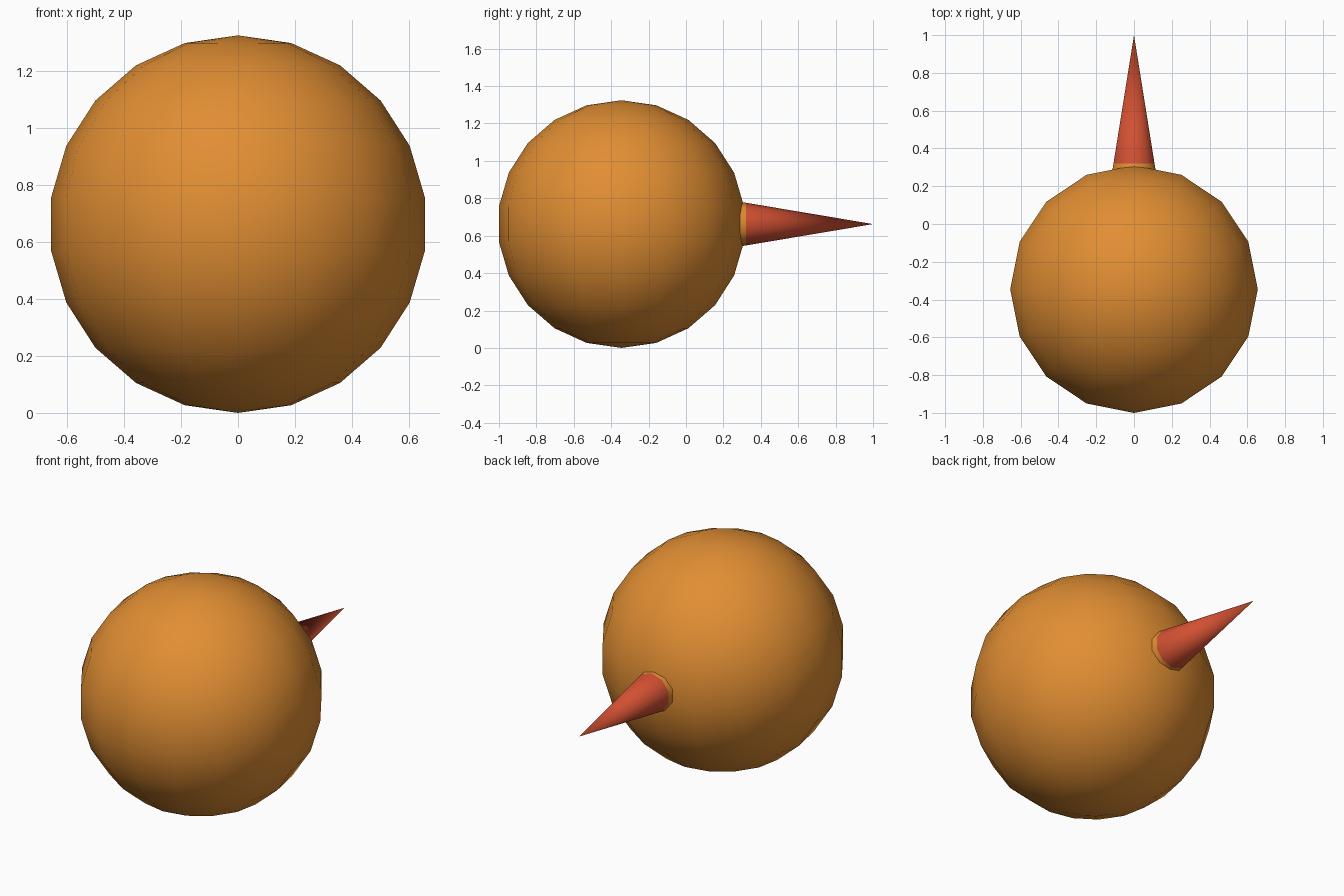
import bpy
import math

cube = bpy.data.objects.get("Cube")
if cube:
    bpy.data.objects.remove(cube, do_unlink=True)


def make_material(name, colour):
    mat = bpy.data.materials.new(name)
    mat.use_nodes = True
    mat.diffuse_color = colour
    bsdf = next(n for n in mat.node_tree.nodes if n.type == "BSDF_PRINCIPLED")
    bsdf.inputs["Base Color"].default_value = colour
    return mat


def finish(name, mat):
    obj = bpy.context.object
    obj.name = name
    obj.data.materials.append(mat)
    bpy.ops.object.shade_smooth_by_angle(angle=math.radians(50))
    return obj


orange = make_material("orange", (0.75, 0.27, 0.033, 1))
red = make_material("red", (0.64, 0.08, 0.032, 1))

RADIUS = 0.662
SLOPE = 0.168      # spike radius per unit of distance from its tip
TIP_Y = 1.0
COLLAR_Y = 0.32


def spike_section(name, start, end, mat):
    """A ten-sided slice of the spike, pointing backwards along y."""
    bpy.ops.mesh.primitive_cone_add(
        vertices=10, radius1=SLOPE * (TIP_Y - start),
        radius2=SLOPE * (TIP_Y - end), depth=end - start,
        end_fill_type='NOTHING',
        location=(0, (start + end) / 2, RADIUS),
        rotation=(-math.pi / 2, 0, 0))
    return finish(name, mat)


# Round body
bpy.ops.mesh.primitive_uv_sphere_add(
    segments=16, ring_count=11, radius=RADIUS, location=(0, -0.345, RADIUS))
finish("body", orange)

# Collar sunk into the body, and the pointed spike
spike_section("collar", 0.2, COLLAR_Y, orange)
spike_section("spike", COLLAR_Y, TIP_Y, red)
